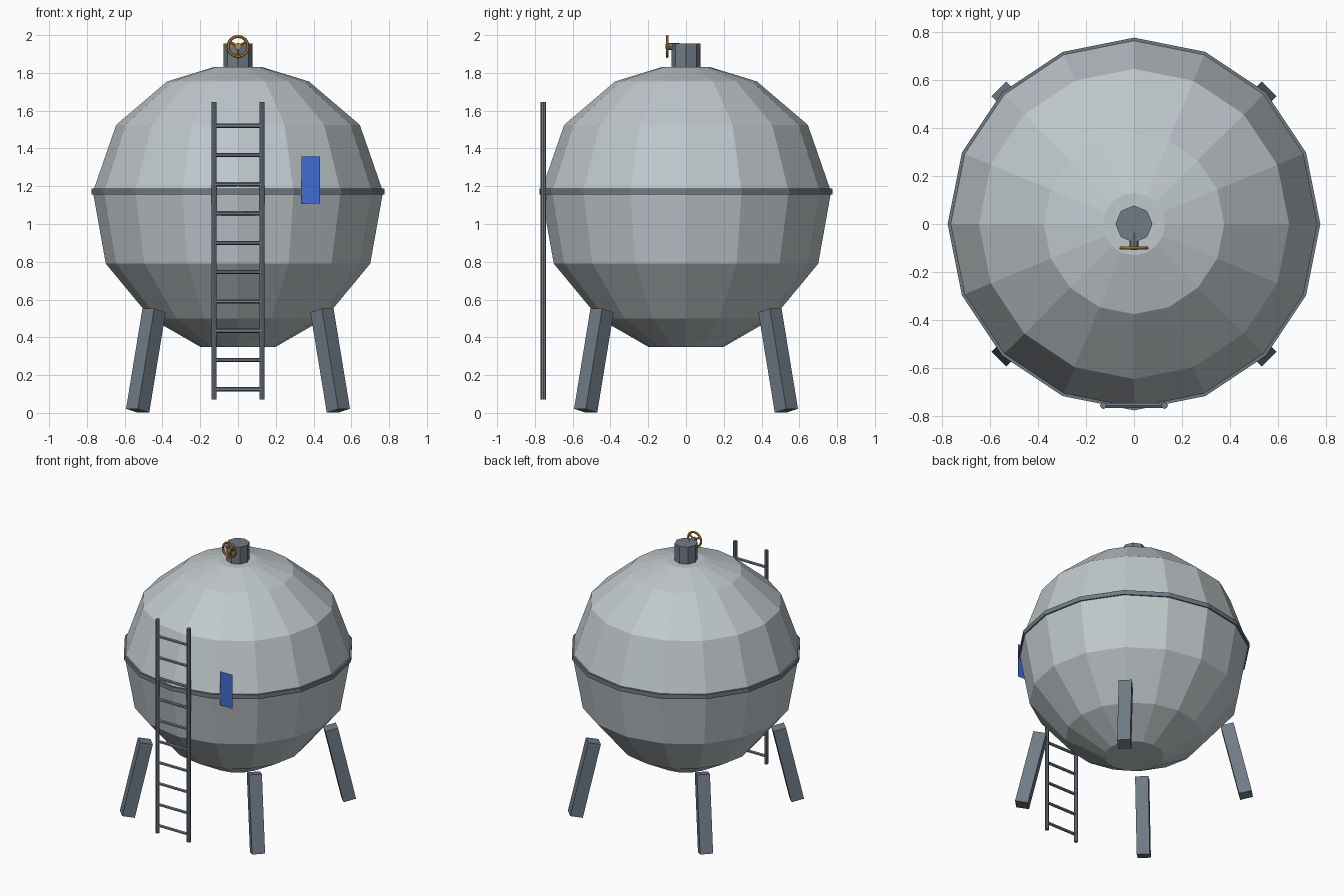
import bpy
import bmesh
from math import pi, cos, sin, radians
from mathutils import Matrix, Vector

cube = bpy.data.objects.get("Cube")
if cube:
    bpy.data.objects.remove(cube, do_unlink=True)


def material(name, rgb):
    m = bpy.data.materials.new(name)
    m.use_nodes = True
    m.diffuse_color = (*rgb, 1)
    m.node_tree.nodes["Principled BSDF"].inputs["Base Color"].default_value = (*rgb, 1)
    return m


PALE = material("pale grey paint", (0.53, 0.58, 0.60))
STEEL = material("blue grey steel", (0.16, 0.20, 0.24))
BLUE = material("blue sign", (0.05, 0.15, 0.66))
ORANGE = material("orange valve", (0.60, 0.24, 0.02))


def finish(name, bm, mat):
    bmesh.ops.recalc_face_normals(bm, faces=bm.faces)
    mesh = bpy.data.meshes.new(name)
    bm.to_mesh(mesh)
    bm.free()
    mesh.materials.append(mat)
    obj = bpy.data.objects.new(name, mesh)
    bpy.context.collection.objects.link(obj)
    return obj


def lathe(name, profile, sides, mat):
    """Stack of rings (radius, height) with flat caps."""
    bm = bmesh.new()
    rings = [[bm.verts.new((r * cos(2 * pi * i / sides), r * sin(2 * pi * i / sides), z))
              for i in range(sides)] for r, z in profile]
    for low, high in zip(rings, rings[1:]):
        for i in range(sides):
            j = (i + 1) % sides
            bm.faces.new((low[i], low[j], high[j], high[i]))
    bm.faces.new(rings[0])
    bm.faces.new(rings[-1])
    return finish(name, bm, mat)


def rod(name, start, end, radius, sides, mat):
    a, b = Vector(start), Vector(end)
    bm = bmesh.new()
    turn = (b - a).to_track_quat('Z', 'Y').to_matrix().to_4x4()
    bmesh.ops.create_cone(bm, cap_ends=True, segments=sides, radius1=radius, radius2=radius,
                          depth=(b - a).length, matrix=Matrix.Translation((a + b) / 2) @ turn)
    return finish(name, bm, mat)


# Faceted tank and its seam band
lathe("tank", [(0.20, 0.35), (0.46, 0.50), (0.70, 0.79), (0.768, 1.17),
               (0.645, 1.525), (0.375, 1.755), (0.13, 1.83)], 16, PALE)
lathe("seam_band", [(0.775, 1.155), (0.775, 1.187)], 16, STEEL)

# Four splayed square legs
for k, label in enumerate(("back_left", "back_right", "front_right", "front_left")):
    bm = bmesh.new()
    place = (Matrix.Rotation(radians(45 + 90 * k), 4, 'Z') @ Matrix.Translation((0.69, 0, 0.277))
             @ Matrix.Rotation(radians(-13), 4, 'Y') @ Matrix.Diagonal((0.088, 0.088, 0.545, 1)))
    bmesh.ops.create_cube(bm, size=1, matrix=place)
    finish("leg_" + label, bm, STEEL)

# Ladder
LADDER_Y = -0.755
for label, x in (("left", 0.127), ("right", -0.127)):
    rod("ladder_rail_" + label, (x, LADDER_Y, 0.07), (x, LADDER_Y, 1.645), 0.014, 8, STEEL)
for i in range(10):
    z = 0.125 + 0.155 * i
    rod(f"ladder_rung_{i + 1}", (-0.127, LADDER_Y, z), (0.127, LADDER_Y, z), 0.011, 6, STEEL)

# Sign plate
bm = bmesh.new()
bm.faces.new([bm.verts.new((x, -0.686, z)) for x, z in
              ((0.335, 1.108), (0.435, 1.108), (0.435, 1.357), (0.335, 1.357))])
sign = finish("sign_plate", bm, BLUE)
if sign.data.polygons[0].normal.y > 0:
    sign.data.flip_normals()

# Top outlet and valve stem
lathe("top_outlet", [(0.077, 1.76), (0.077, 1.955)], 8, STEEL)
WHEEL_Z = 1.94
rod("valve_stem", (0, -0.035, WHEEL_Z), (0, -0.104, WHEEL_Z), 0.019, 8, STEEL)

# Hand wheel: rim, hub and three spokes
bpy.ops.mesh.primitive_torus_add(major_segments=16, minor_segments=6, major_radius=0.053,
                                 minor_radius=0.008, location=(0, -0.1, WHEEL_Z),
                                 rotation=(pi / 2, 0, 0))
rim = bpy.context.object
rim.name = "wheel_rim"
rim.data.materials.append(ORANGE)
rod("wheel_hub", (0, -0.092, WHEEL_Z), (0, -0.108, WHEEL_Z), 0.014, 8, ORANGE)
for i in range(3):
    a = radians(30 + 120 * i)
    rod(f"wheel_spoke_{i + 1}", (0, -0.1, WHEEL_Z),
        (0.053 * cos(a), -0.1, WHEEL_Z + 0.053 * sin(a)), 0.006, 6, ORANGE)
